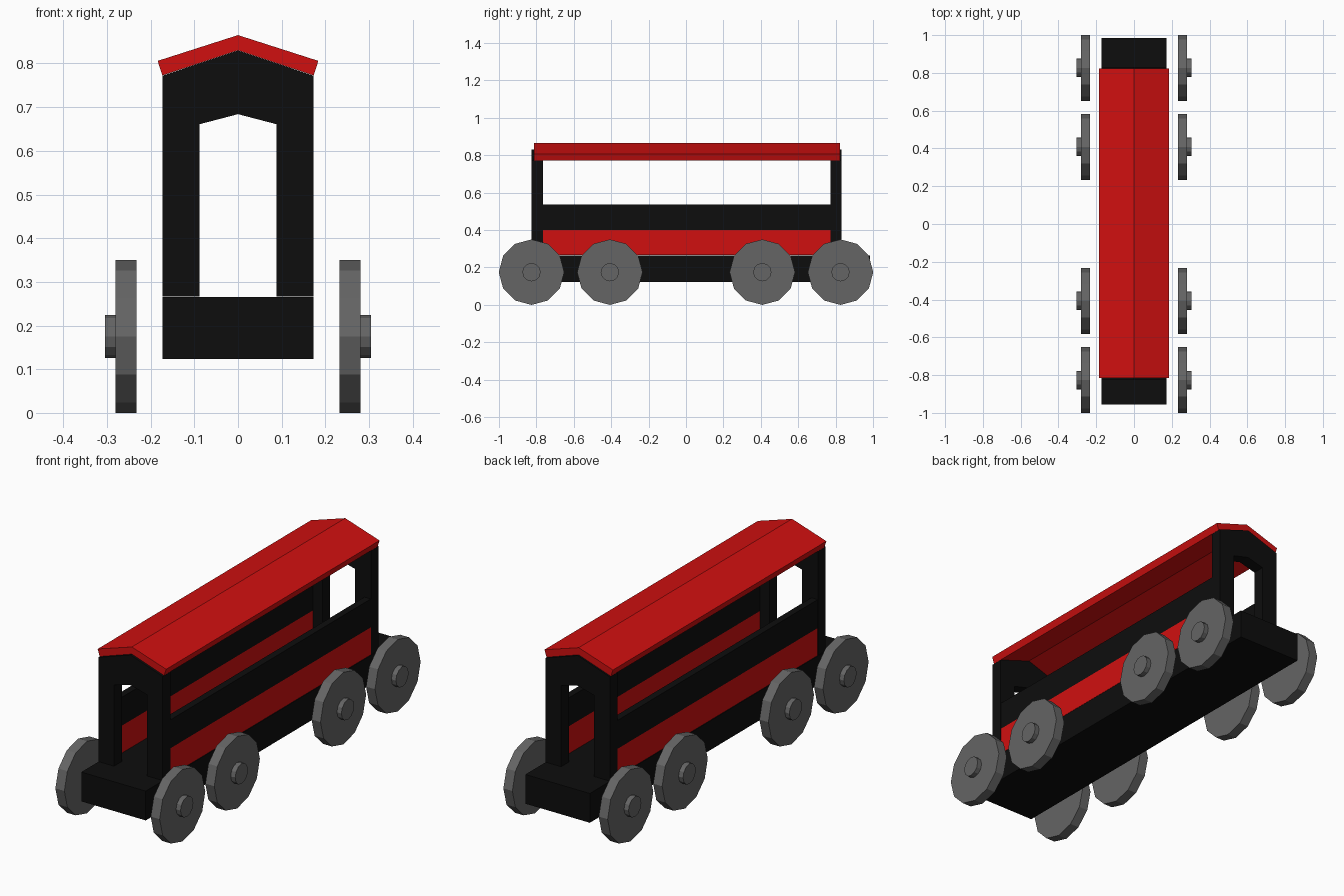
import bpy, bmesh, math
from mathutils import Matrix

if "Cube" in bpy.data.objects:
    bpy.data.objects.remove(bpy.data.objects["Cube"])


def material(name, rgb):
    m = bpy.data.materials.new(name)
    m.diffuse_color = (*rgb, 1)
    m.use_nodes = True
    m.node_tree.nodes["Principled BSDF"].inputs["Base Color"].default_value = m.diffuse_color
    return m


RED = material("bright red", (0.63, 0.005, 0.005))
BLACK = material("soft black", (0.004, 0.004, 0.004))
GREY = material("mid grey", (0.13, 0.13, 0.13))


def finish(name, bm, mat):
    bmesh.ops.recalc_face_normals(bm, faces=bm.faces[:])
    mesh = bpy.data.meshes.new(name)
    bm.to_mesh(mesh)
    bm.free()
    mesh.materials.append(mat)
    ob = bpy.data.objects.new(name, mesh)
    bpy.context.collection.objects.link(ob)
    return ob


def prism(name, profile, y0, y1, mat):
    """Extrude an x-z profile along y."""
    bm = bmesh.new()
    face = bm.faces.new([bm.verts.new((x, y0, z)) for x, z in profile])
    out = bmesh.ops.extrude_face_region(bm, geom=[face])
    verts = [v for v in out["geom"] if isinstance(v, bmesh.types.BMVert)]
    bmesh.ops.translate(bm, verts=verts, vec=(0, y1 - y0, 0))
    return finish(name, bm, mat)


def box(name, x0, x1, y0, y1, z0, z1, mat):
    return prism(name, [(x0, z0), (x1, z0), (x1, z1), (x0, z1)], y0, y1, mat)


def mirrored(half):
    """Complete a half profile that starts and ends on x = 0."""
    return half + [(-x, z) for x, z in reversed(half) if x > 0]


# Chassis
box("chassis", -0.173, 0.173, -0.955, 0.985, 0.123, 0.265, BLACK)

# End walls with a pointed doorway
wall = [(0.173, 0.267), (0.173, 0.772), (0, 0.83), (-0.173, 0.772), (-0.173, 0.267),
        (-0.088, 0.267), (-0.088, 0.661), (0, 0.684), (0.088, 0.661), (0.088, 0.267)]
prism("front_end_wall", wall, -0.825, -0.765, BLACK)
prism("rear_end_wall", wall, 0.773, 0.832, BLACK)

# Side panels and the rails above them
for side, s in (("right", 1), ("left", -1)):
    x0, x1 = sorted((s * 0.138, s * 0.172))
    box(side + "_side_panel", x0, x1, -0.765, 0.773, 0.267, 0.40, RED)
    box(side + "_side_rail", x0, x1, -0.765, 0.773, 0.40, 0.538, BLACK)

# Pitched roof
roof = [(0, 0.8305), (0.173, 0.7725), (0.184, 0.806), (0, 0.865),
        (-0.184, 0.806), (-0.173, 0.7725)]
prism("roof", roof, -0.814, 0.823, RED)

# Twelve-sided wheels with hubs
for i, y in enumerate((-0.826, -0.407, 0.408, 0.826)):
    for side, s in (("right", 1), ("left", -1)):
        bm = bmesh.new()
        for r, x0, x1 in ((0.175, 0.232, 0.280), (0.049, 0.280, 0.304)):
            bmesh.ops.create_cone(
                bm, cap_ends=True, segments=12, radius1=r, radius2=r, depth=x1 - x0,
                matrix=Matrix.Translation((s * (x0 + x1) / 2, y, 0.175))
                @ Matrix.Rotation(math.pi / 2, 4, 'Y'))
        finish(f"{side}_wheel_{i + 1}", bm, GREY)
